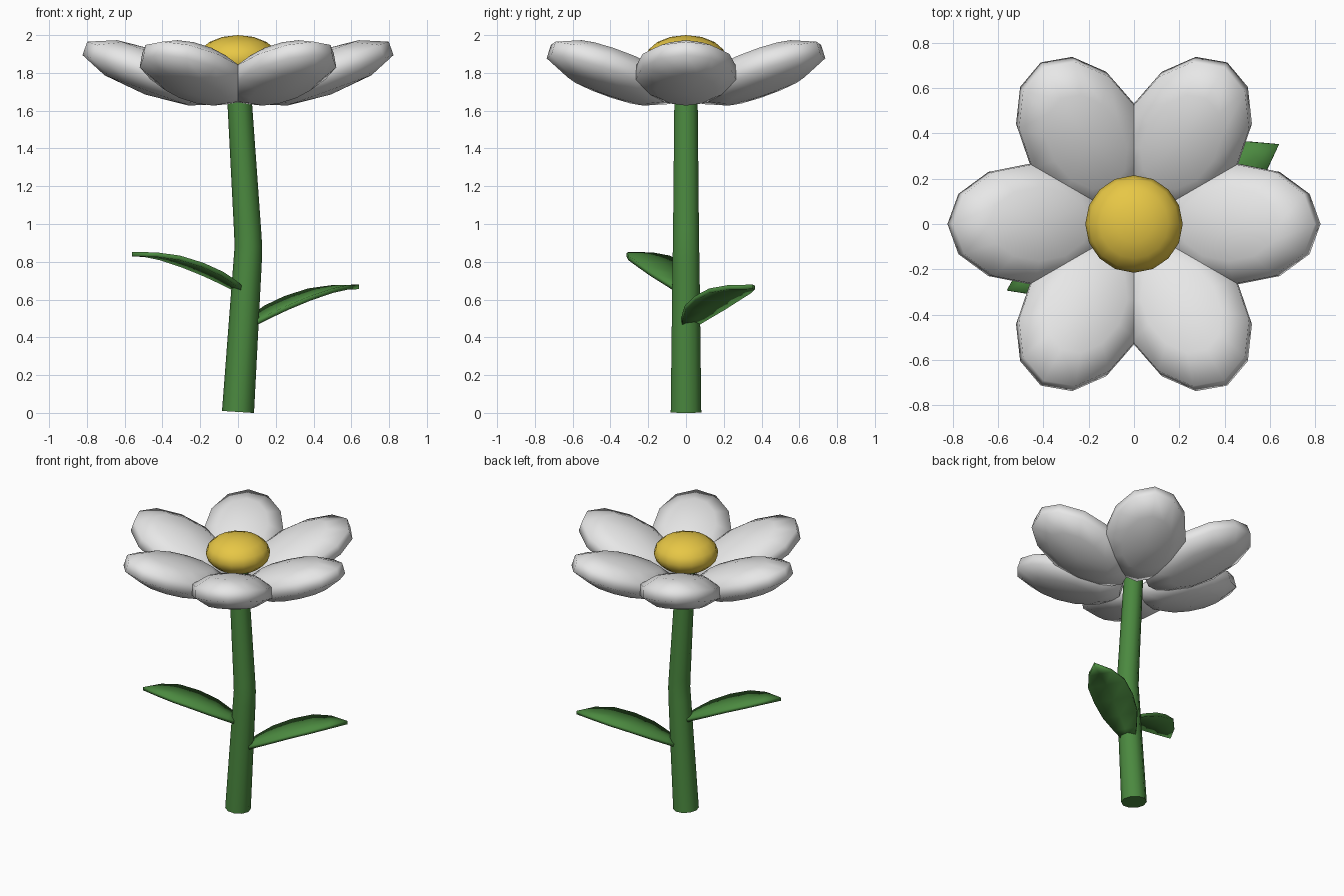
import bpy, bmesh
from math import cos, sin, pi, radians
from mathutils import Matrix, Vector

cube = bpy.data.objects.get("Cube")
if cube:
    bpy.data.objects.remove(cube, do_unlink=True)


def material(name, colour):
    m = bpy.data.materials.new(name)
    m.use_nodes = True
    m.diffuse_color = (*colour, 1)
    m.node_tree.nodes["Principled BSDF"].inputs["Base Color"].default_value = (*colour, 1)
    return m


white = material("petal white", (0.8, 0.8, 0.8))
yellow = material("centre yellow", (0.8, 0.57, 0.06))
green = material("stem green", (0.07, 0.25, 0.05))


def finish(name, bm, mat, angle):
    """Turn a bmesh into a shaded object."""
    bmesh.ops.recalc_face_normals(bm, faces=bm.faces)
    mesh = bpy.data.meshes.new(name)
    bm.to_mesh(mesh)
    bm.free()
    mesh.materials.append(mat)
    ob = bpy.data.objects.new(name, mesh)
    bpy.context.collection.objects.link(ob)
    bpy.ops.object.select_all(action='DESELECT')
    ob.select_set(True)
    bpy.context.view_layer.objects.active = ob
    bpy.ops.object.shade_smooth_by_angle(angle=radians(angle))
    return ob


def ellipsoid(name, mat, segments, rings, size, place):
    bm = bmesh.new()
    shape = place @ Matrix.Diagonal((*size, 1))
    bmesh.ops.create_uvsphere(bm, u_segments=segments, v_segments=rings,
                              radius=1, matrix=shape)
    return finish(name, bm, mat, 80)


# Petals: flattened ellipsoids tilted upward around the centre
for i in range(6):
    place = (Matrix.Rotation(i * pi / 3, 4, 'Z')
             @ Matrix.Translation((0.45, 0, 1.8))
             @ Matrix.Rotation(radians(-19.8), 4, 'Y'))
    ellipsoid(f"petal_{i + 1}", white, 12, 5, (0.403, 0.279, 0.122), place)

# Flower centre
ellipsoid("flower_centre", yellow, 16, 8, (0.215, 0.215, 0.125),
          Matrix.Translation((0, 0, 1.875)))

# Stem: tapered, slightly bent tube (x, z, radius)
path = [(0, 0.005, 0.085), (0.051, 0.8, 0.075), (0.055, 0.88, 0.073),
        (0.051, 0.96, 0.072), (0.003, 1.74, 0.064)]
bm = bmesh.new()
sides = 10
loops = []
for i, (x, z, r) in enumerate(path):
    before, after = path[max(i - 1, 0)], path[min(i + 1, len(path) - 1)]
    along = Vector((after[0] - before[0], 0, after[1] - before[1])).normalized()
    across = Vector((along.z, 0, -along.x))
    loops.append([bm.verts.new(Vector((x, 0, z)) + across * r * cos(a) + Vector((0, r * sin(a), 0)))
                  for a in (2 * pi * k / sides for k in range(sides))])
for low, high in zip(loops, loops[1:]):
    for k in range(sides):
        n = (k + 1) % sides
        bm.faces.new((low[k], low[n], high[n], high[k]))
bm.faces.new(loops[0])
bm.faces.new(loops[-1])
finish("stem", bm, green, 50)

# Leaves: arched blades with a pointed tip (reach, rise, half width)
blade = [(0.02, 0.0, 0.04), (0.1, 0.045, 0.08), (0.2, 0.095, 0.12), (0.33, 0.145, 0.135),
         (0.47, 0.185, 0.128), (0.59, 0.203, 0.08)]
tip = (0.705, 0, 0.205)


def leaf(name, base, turn, scale):
    bm = bmesh.new()
    rows = [[bm.verts.new((s, side * w, z)) for side in (-1, 0, 1)] for s, z, w in blade]
    for a, b in zip(rows, rows[1:]):
        for k in range(2):
            bm.faces.new((a[k], b[k], b[k + 1], a[k + 1]))
    end = bm.verts.new(tip)
    for k in range(2):
        bm.faces.new((rows[-1][k], end, rows[-1][k + 1]))
    bm.transform(Matrix.Translation(base) @ Matrix.Rotation(radians(turn), 4, 'Z')
                 @ Matrix.Scale(scale, 4))
    ob = finish(name, bm, green, 40)
    thick = ob.modifiers.new("thickness", 'SOLIDIFY')
    thick.thickness = 0.024
    thick.offset = 0


leaf("left_leaf", (0.03, 0, 0.462), 30, 1)
leaf("right_leaf", (0.04, 0, 0.645), 206, 0.95)
